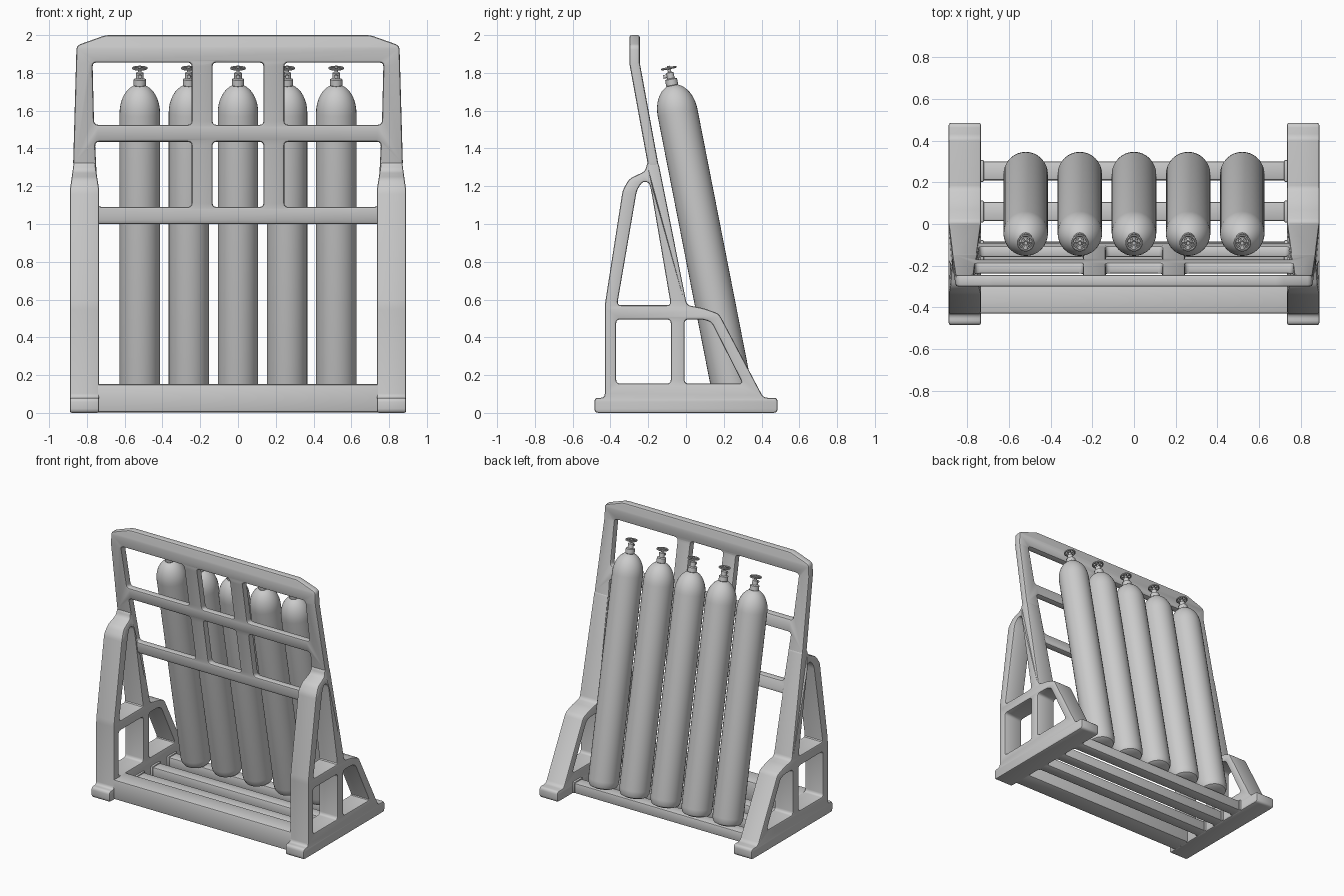
import bpy, bmesh, math
from mathutils import Vector, Matrix

if "Cube" in bpy.data.objects:
    bpy.data.objects.remove(bpy.data.objects["Cube"])

coll = bpy.context.collection


def rounded(pts, r, n=3):
    """Round every corner of a closed 2D polygon."""
    out = []
    for i, p in enumerate(pts):
        p = Vector(p)
        a, b = Vector(pts[i - 1]) - p, Vector(pts[(i + 1) % len(pts)]) - p
        s = p + a.normalized() * min(r, a.length * 0.4)
        e = p + b.normalized() * min(r, b.length * 0.4)
        for k in range(n + 1):
            t = k / n
            out.append(s * (1 - t) ** 2 + p * 2 * t * (1 - t) + e * t * t)
    return out


def plate(name, outline, holes, half, bevel, r):
    """Bevelled plate with holes, in local XY, as a bmesh."""
    cu = bpy.data.curves.new(name, 'CURVE')
    cu.dimensions, cu.fill_mode = '2D', 'BOTH'
    cu.extrude, cu.bevel_depth = half - bevel, bevel
    cu.bevel_resolution, cu.offset = 1, -bevel
    for loop in [outline] + holes:
        pts = rounded(loop, r)
        sp = cu.splines.new('POLY')
        sp.points.add(len(pts) - 1)
        for q, p in zip(sp.points, pts):
            q.co = (p.x, p.y, 0, 1)
        sp.use_cyclic_u = True
    ob = bpy.data.objects.new(name, cu)
    coll.objects.link(ob)
    bpy.context.view_layer.update()
    me = bpy.data.meshes.new_from_object(ob)
    bm = bmesh.new()
    bm.from_mesh(me)
    bpy.data.objects.remove(ob)
    bmesh.ops.remove_doubles(bm, verts=bm.verts, dist=1e-5)
    return bm


def finish(name, bm, angle=35):
    bmesh.ops.recalc_face_normals(bm, faces=bm.faces)
    me = bpy.data.meshes.new(name)
    bm.to_mesh(me)
    bm.free()
    ob = bpy.data.objects.new(name, me)
    coll.objects.link(ob)
    bpy.ops.object.select_all(action='DESELECT')
    ob.select_set(True)
    bpy.context.view_layer.objects.active = ob
    bpy.ops.object.shade_smooth_by_angle(angle=math.radians(angle))
    return ob


def box(name, lo, hi, bevel=0.01):
    lo, hi = Vector(lo), Vector(hi)
    bm = bmesh.new()
    bmesh.ops.create_cube(bm, size=1)
    for v in bm.verts:
        v.co = (lo + hi) / 2 + v.co * (hi - lo)
    bmesh.ops.bevel(bm, geom=bm.edges[:], offset=bevel, segments=2,
                    affect='EDGES', profile=0.5)
    return finish(name, bm)


# Side frames: base rail, front strut, leaning post and rear leg
outline = [(-0.485, 0), (0.485, 0), (0.485, 0.08), (0.41, 0.08), (0.175, 0.525),
           (0.09, 0.555), (0.005, 0.57), (-0.147, 1.33), (-0.205, 1.33),
           (-0.215, 1.28), (-0.30, 1.24), (-0.335, 1.18), (-0.43, 0.57),
           (-0.43, 0.08), (-0.485, 0.08)]
holes = [[(-0.365, 0.57), (-0.08, 0.57), (-0.183, 1.17), (-0.195, 1.22),
          (-0.23, 1.225), (-0.26, 1.18)],
         [(-0.37, 0.155), (-0.08, 0.155), (-0.08, 0.495), (-0.37, 0.495)],
         [(-0.008, 0.155), (0.30, 0.155), (0.135, 0.48), (0.09, 0.495),
          (-0.008, 0.495)]]
bm = plate("side_frame", outline, holes, 0.0775, 0.01, 0.022)
for v in bm.verts:
    y, z, c = v.co
    t = min(max((z - 1.18) / 0.13, 0), 1)
    v.co = (0.8125 + 0.001 * t + c * (1 - 0.25 * t), y, z)
side = finish("side_frame", bm)
side.modifiers.new("mirror", 'MIRROR').use_axis[0] = True
side.modifiers["mirror"].use_mirror_merge = False


# Leaning upper panel with six windows
def mirrored(pts):
    return pts + [(-x, z) for x, z in reversed(pts)]


windows = []
for z0, z1, xa, xb in [(1.09, 1.435, 0.74, 0.757), (1.525, 1.855, 0.762, 0.77)]:
    windows.append([(-0.135, z0), (0.135, z0), (0.135, z1), (-0.135, z1)])
    for s in (-1, 1):
        windows.append([(s * 0.245, z0), (s * xa, z0), (s * xb, z1), (s * 0.245, z1)])
bm = plate("upper_panel", mirrored([(0.82, 1.0), (0.845, 1.2), (0.873, 1.31),
                                    (0.855, 1.945), (0.70, 2.0)]),
           windows, 0.028, 0.012, 0.022)
BEND = 1.85
bmesh.ops.bisect_plane(bm, geom=bm.verts[:] + bm.edges[:] + bm.faces[:],
                       plane_co=(0, BEND, 0), plane_no=(0, 1, 0))
for v in bm.verts:
    x, z, c = v.co
    v.co = (x, -0.272 + 0.183 * max(BEND - z, 0) - c, z)
finish("upper_panel", bm)

# Front sill and floor slats
box("front_sill", (-0.75, -0.43, 0.003), (0.75, -0.285, 0.152), 0.012)
for i, y in enumerate((-0.13, 0.06, 0.255)):
    box(f"floor_slat_{i}", (-0.75, y - 0.045, 0.003), (0.75, y + 0.045, 0.08))
# Flares where the slats and sill meet the side frames
for s in (-1, 1):
    for i, y in enumerate((-0.13, 0.06, 0.255)):
        box(f"slat_flare_{i}", (s * 0.735 - 0.015, y - 0.053, 0.003),
            (s * 0.735 + 0.015, y + 0.053, 0.088), 0.008)


# Gas cylinders: lathed body, valve outlet and spoked handwheel
def gas_cylinder_mesh():
    bm = bmesh.new()
    prof = [(0, 0), (0.072, 0), (0.094, 0.01), (0.104, 0.03), (0.107, 0.06)]
    for k in range(9):
        a = math.radians(73.5 * k / 8)
        prof.append((0.107 * math.cos(a), 1.53 + 0.152 * math.sin(a)))
    prof += [(0.032, 1.678), (0.032, 1.71), (0.02, 1.715), (0.02, 1.745),
             (0.009, 1.75), (0.009, 1.782), (0, 1.782)]
    vs = [bm.verts.new((r, 0, z)) for r, z in prof]
    es = [bm.edges.new(p) for p in zip(vs, vs[1:])]
    bmesh.ops.spin(bm, geom=vs + es, cent=(0, 0, 0), axis=(0, 0, 1),
                   angle=math.tau, steps=32)
    # handwheel ring
    R, r, N, M = 0.036, 0.006, 24, 8
    ring = [[bm.verts.new(((R + r * math.cos(b)) * math.cos(a),
                           (R + r * math.cos(b)) * math.sin(a),
                           1.77 + r * math.sin(b)))
             for b in (math.tau * j / M for j in range(M))]
            for a in (math.tau * i / N for i in range(N))]
    for i in range(N):
        for j in range(M):
            bm.faces.new((ring[i - 1][j - 1], ring[i][j - 1], ring[i][j], ring[i - 1][j]))
    # spokes
    for k in range(3):
        bmesh.ops.create_cube(bm, size=1, matrix=Matrix.Translation((0, 0, 1.77))
                              @ Matrix.Rotation(math.pi * k / 3, 4, 'Z')
                              @ Matrix.Diagonal((0.07, 0.007, 0.006, 1)))
    # outlet
    bmesh.ops.create_cone(bm, cap_ends=True, segments=12, radius1=0.01, radius2=0.01,
                          depth=0.035, matrix=Matrix.Translation((0, -0.02, 1.73))
                          @ Matrix.Rotation(math.pi / 2, 4, 'X'))
    bmesh.ops.remove_doubles(bm, verts=bm.verts, dist=1e-5)
    return bm


tilt = math.radians(11.1)
first = finish("gas_cylinder", gas_cylinder_mesh())
for i in range(5):
    ob = first if i == 0 else bpy.data.objects.new("gas_cylinder", first.data)
    if i:
        coll.objects.link(ob)
    ob.location = (-0.52 + 0.26 * i, 0.25, 0.088)
    ob.rotation_euler = (tilt, 0, 0)
